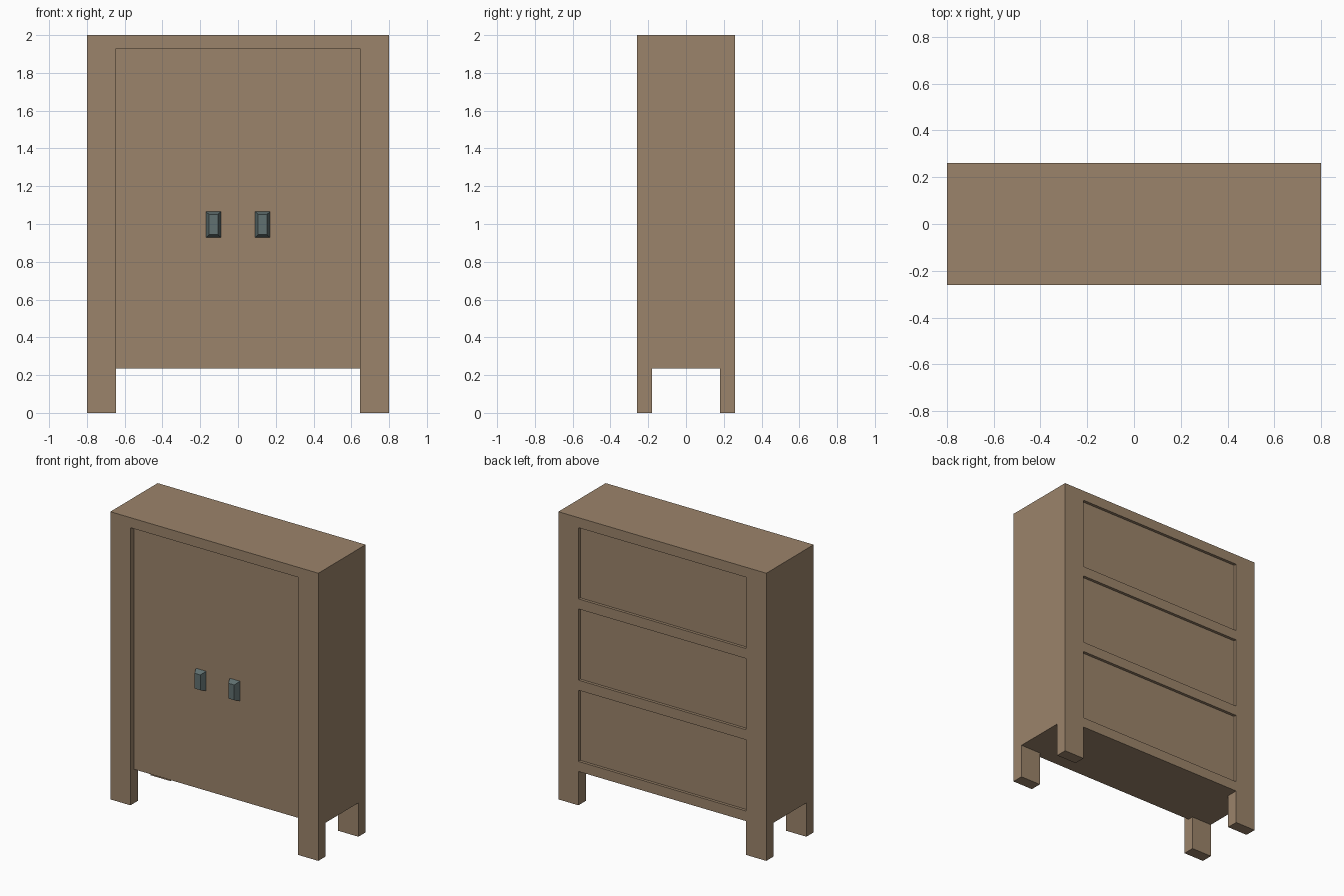
import bpy, bmesh
from mathutils import Vector

if "Cube" in bpy.data.objects:
    bpy.data.objects.remove(bpy.data.objects["Cube"])


def material(name, color):
    m = bpy.data.materials.new(name)
    m.diffuse_color = (*color, 1)
    m.use_nodes = True
    m.node_tree.nodes["Principled BSDF"].inputs["Base Color"].default_value = m.diffuse_color
    return m


wood = material("wood", (0.33, 0.23, 0.145))
metal = material("metal", (0.12, 0.165, 0.165))


def box(name, lo, hi, mat=None):
    lo, hi = Vector(lo), Vector(hi)
    bm = bmesh.new()
    bmesh.ops.create_cube(bm, size=1)
    for v in bm.verts:
        v.co = (lo + hi) / 2 + v.co * (hi - lo)
    me = bpy.data.meshes.new(name)
    bm.to_mesh(me)
    bm.free()
    ob = bpy.data.objects.new(name, me)
    bpy.context.collection.objects.link(ob)
    if mat:
        me.materials.append(mat)
    return ob


W, D, H = 0.8, 0.26, 2.0      # half width, half depth, height
IN_X, IN_Y = 0.645, 0.18      # inner faces of the legs
BASE, RAIL = 0.235, 0.07      # underside height, rail thickness

# Cabinet body, carved from one block
body = box("cabinet_body", (-W, -D, 0), (W, D, H), wood)

# Gaps between the legs and the recessed door front
cutters = [
    box("gap_front_back", (-IN_X, -1, -0.1), (IN_X, 1, BASE)),
    box("gap_sides", (-1, -IN_Y, -0.1), (1, IN_Y, BASE)),
    box("door_recess", (-IN_X, -1, -0.1), (IN_X, -D + 0.04, H - RAIL)),
]

# Three recessed back panels separated by rails
panel = (H - RAIL - BASE) / 3 - RAIL
for i in range(3):
    z = BASE + RAIL + i * (panel + RAIL)
    cutters.append(box(f"back_recess_{i + 1}", (-IN_X, D - 0.02, z), (IN_X, 1, z + panel)))

for c in cutters:
    mod = body.modifiers.new(c.name, 'BOOLEAN')
    mod.operation = 'DIFFERENCE'
    mod.solver = 'EXACT'
    mod.object = c

# Bake the cuts and drop the cutters
dg = bpy.context.evaluated_depsgraph_get()
carved = bpy.data.meshes.new_from_object(body.evaluated_get(dg))
body.modifiers.clear()
body.data = carved
carved.materials.clear()
carved.materials.append(wood)
for p in carved.polygons:
    p.material_index = 0
for c in cutters:
    bpy.data.objects.remove(c)

# Tapered door handles, narrowing towards the front
for side, sx in (("left", -1), ("right", 1)):
    cx, cz = sx * 0.13, 0.997
    h = box(f"{side}_handle", (cx - 0.04, -D, cz - 0.069), (cx + 0.04, -D + 0.042, cz + 0.069), metal)
    for v in h.data.vertices:
        if v.co.y < -D + 0.01:
            v.co.x = cx + (v.co.x - cx) * 0.57
            v.co.z = cz + (v.co.z - cz) * 0.77
